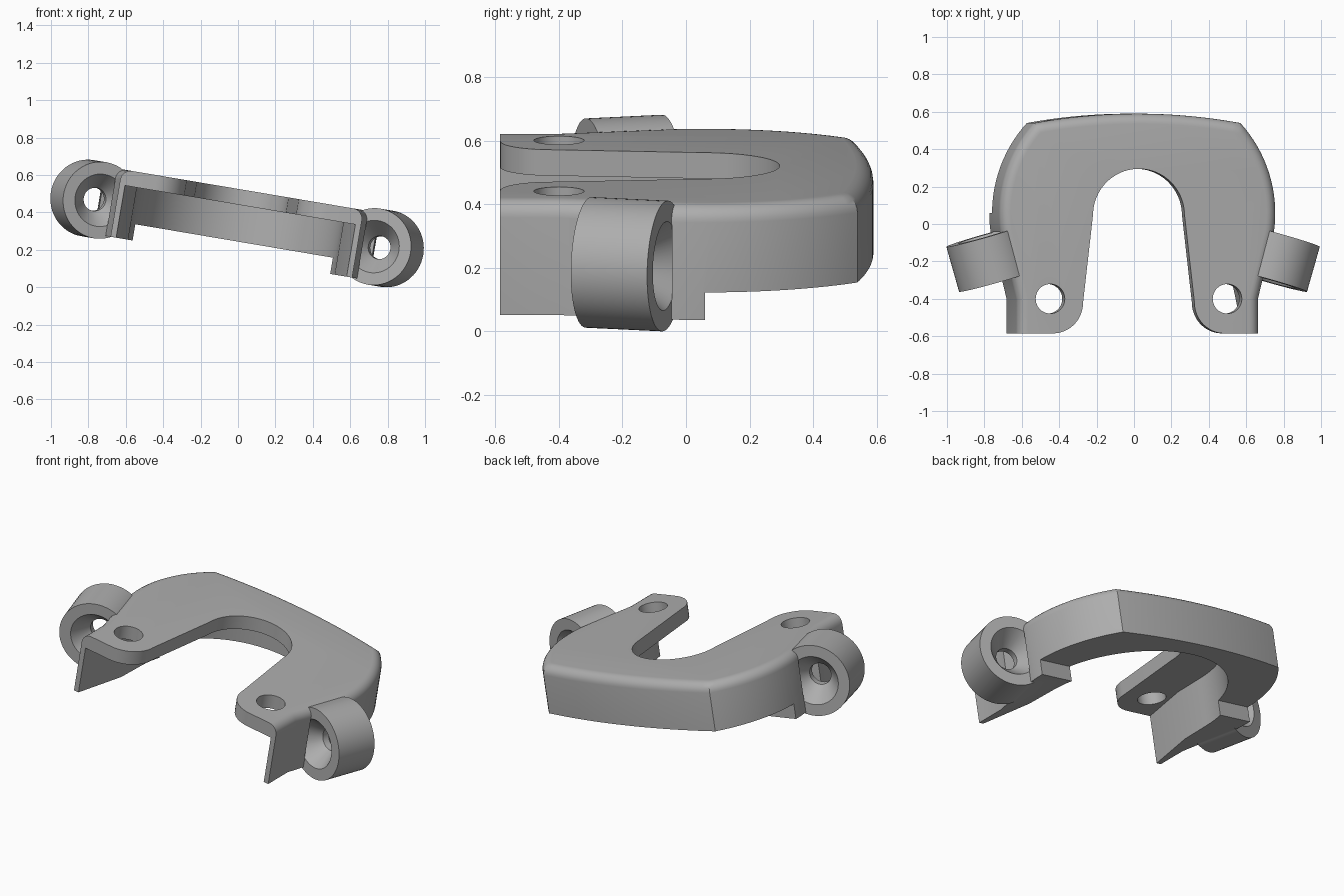
import bpy, bmesh, math
from mathutils import Matrix, Vector

old = bpy.data.objects.get("Cube")
if old:
    bpy.data.objects.remove(old)

FRONT, TOP, PLATE_UNDER, REAR_BOTTOM, TAB_BOTTOM = -0.585, 0.183, 0.1, -0.095, -0.183


def arc(a, b, c, n):
    """Points on the circle through a, b, c, from a to c."""
    (ax, ay), (bx, by), (cx, cy) = a, b, c
    d = 2 * (ax * (by - cy) + bx * (cy - ay) + cx * (ay - by))
    sa, sb, sc = ax * ax + ay * ay, bx * bx + by * by, cx * cx + cy * cy
    ox = (sa * (by - cy) + sb * (cy - ay) + sc * (ay - by)) / d
    oy = (sa * (cx - bx) + sb * (ax - cx) + sc * (bx - ax)) / d
    r = math.hypot(ax - ox, ay - oy)
    t0 = math.atan2(ay - oy, ax - ox)
    sweep = math.atan2(cy - oy, cx - ox) - t0
    turn = (bx - ax) * (cy - ay) - (by - ay) * (cx - ax)
    if turn > 0 and sweep < 0:
        sweep += math.tau
    if turn < 0 and sweep > 0:
        sweep -= math.tau
    return [(ox + r * math.cos(t0 + sweep * i / n),
             oy + r * math.sin(t0 + sweep * i / n)) for i in range(n + 1)]


def mirrored(half):
    """Close a right-hand half outline with its mirror image."""
    return half + [(-x, y) for x, y in reversed(half) if x > 1e-5]


def make_object(name, bm):
    bmesh.ops.recalc_face_normals(bm, faces=bm.faces)
    mesh = bpy.data.meshes.new(name)
    bm.to_mesh(mesh)
    bm.free()
    obj = bpy.data.objects.new(name, mesh)
    bpy.context.collection.objects.link(obj)
    return obj


def prism(points, z0, z1):
    bm = bmesh.new()
    face = bm.faces.new([bm.verts.new((x, y, z0)) for x, y in points])
    new = bmesh.ops.extrude_face_region(bm, geom=[face])["geom"]
    bmesh.ops.translate(bm, vec=(0, 0, z1 - z0),
                        verts=[v for v in new if isinstance(v, bmesh.types.BMVert)])
    return bm


def lathe(name, profile, side, n=64):
    """Solid turned about the eyelet axis on one side."""
    bm = bmesh.new()
    rings = [[bm.verts.new((r * math.cos(math.tau * i / n), y, r * math.sin(math.tau * i / n)))
              for i in range(n)] for r, y in profile]
    bm.faces.new(rings[0])
    bm.faces.new(rings[-1])
    for a, b in zip(rings, rings[1:]):
        for i in range(n):
            j = (i + 1) % n
            bm.faces.new((a[i], a[j], b[j], b[i]))
    bm.transform(Matrix.Translation((side * 0.777, -0.186, 0))
                 @ Matrix.Rotation(-side * math.radians(16), 4, "Z"))
    return make_object(name, bm)


def combine(target, tool, operation):
    mod = target.modifiers.new(operation.title(), "BOOLEAN")
    mod.operation, mod.object, mod.solver = operation, tool, "EXACT"
    bpy.ops.object.select_all(action="DESELECT")
    bpy.context.view_layer.objects.active = target
    target.select_set(True)
    bpy.ops.object.modifier_apply(modifier=mod.name)
    bpy.data.objects.remove(tool)


# Horseshoe block with a rounded upper outer rim
half = [(0.655, FRONT), (0.655, -0.40)]
half += arc((0.742, -0.04), (0.722, 0.25), (0.56, 0.54), 16)
half += arc((0.56, 0.54), (0, 0.59), (-0.56, 0.54), 24)[1:13]
bm = prism(mirrored(half), TAB_BOTTOM, TOP)
rim = [e for e in bm.edges
       if all(v.co.z > TOP - 0.001 for v in e.verts)
       and not all(v.co.y < FRONT + 0.001 for v in e.verts)]
bmesh.ops.bevel(bm, geom=rim, offset=0.055, segments=6, profile=0.5,
                affect="EDGES", clamp_overlap=False)
body = make_object("horseshoe_bracket", bm)

# Side eyelets
for side in (-1, 1):
    combine(body, lathe("eyelet", [(0.206, -0.125), (0.206, 0.125)], side), "UNION")

# Hollow underside, leaving the plate and the outer skirt
half = [(0.625, -0.8), (0.625, FRONT), (0.56, -0.27)]
half += arc((0.555, -0.08), (0, 0.47), (-0.555, -0.08), 48)[:25]
combine(body, make_object("cavity_cutter", prism(mirrored(half), -0.6, PLATE_UNDER)), "DIFFERENCE")

# Shallower rear skirt behind the deep front tabs
rear = [(-1, 0.06), (1, 0.06), (1, 1), (-1, 1)]
combine(body, make_object("rear_cutter", prism(rear, -0.6, REAR_BOTTOM)), "DIFFERENCE")

# Central slot with rounded arm tips
half = [(0.467, -0.8)]
half += arc((0.467, FRONT), (0.35, -0.537), (0.302, -0.42), 12)
half += arc((0.248, 0.05), (0, 0.295), (-0.248, 0.05), 40)[:21]
combine(body, make_object("slot_cutter", prism(mirrored(half), -0.6, 0.6)), "DIFFERENCE")

# Screw holes and double countersunk eyelet bores
bore = [(0.142, -0.127), (0.062, -0.02), (0.062, 0.02), (0.142, 0.127)]
for side in (-1, 1):
    hole = [(side * 0.48 + 0.079 * math.cos(math.tau * i / 40),
             -0.40 + 0.079 * math.sin(math.tau * i / 40)) for i in range(40)]
    combine(body, make_object("hole_cutter", prism(hole, 0, 0.6)), "DIFFERENCE")
    combine(body, lathe("bore_cutter", bore, side), "DIFFERENCE")

# Tilt into place
body.data.transform(Matrix.Translation((-0.005, 0, 0.34))
                    @ Matrix.Rotation(math.radians(9.6), 4, "Y"))
low = min(v.co.z for v in body.data.vertices)
body.data.transform(Matrix.Translation(Vector((0, 0, -low))))

# Plain grey finish
grey = bpy.data.materials.new("plain_grey")
grey.use_nodes = True
colour = (0.42, 0.42, 0.42, 1)
grey.diffuse_color = colour
grey.node_tree.nodes["Principled BSDF"].inputs["Base Color"].default_value = colour
body.data.materials.clear()
body.data.materials.append(grey)
bpy.ops.object.select_all(action="DESELECT")
bpy.context.view_layer.objects.active = body
body.select_set(True)
bpy.ops.object.shade_smooth_by_angle(angle=math.radians(30))
